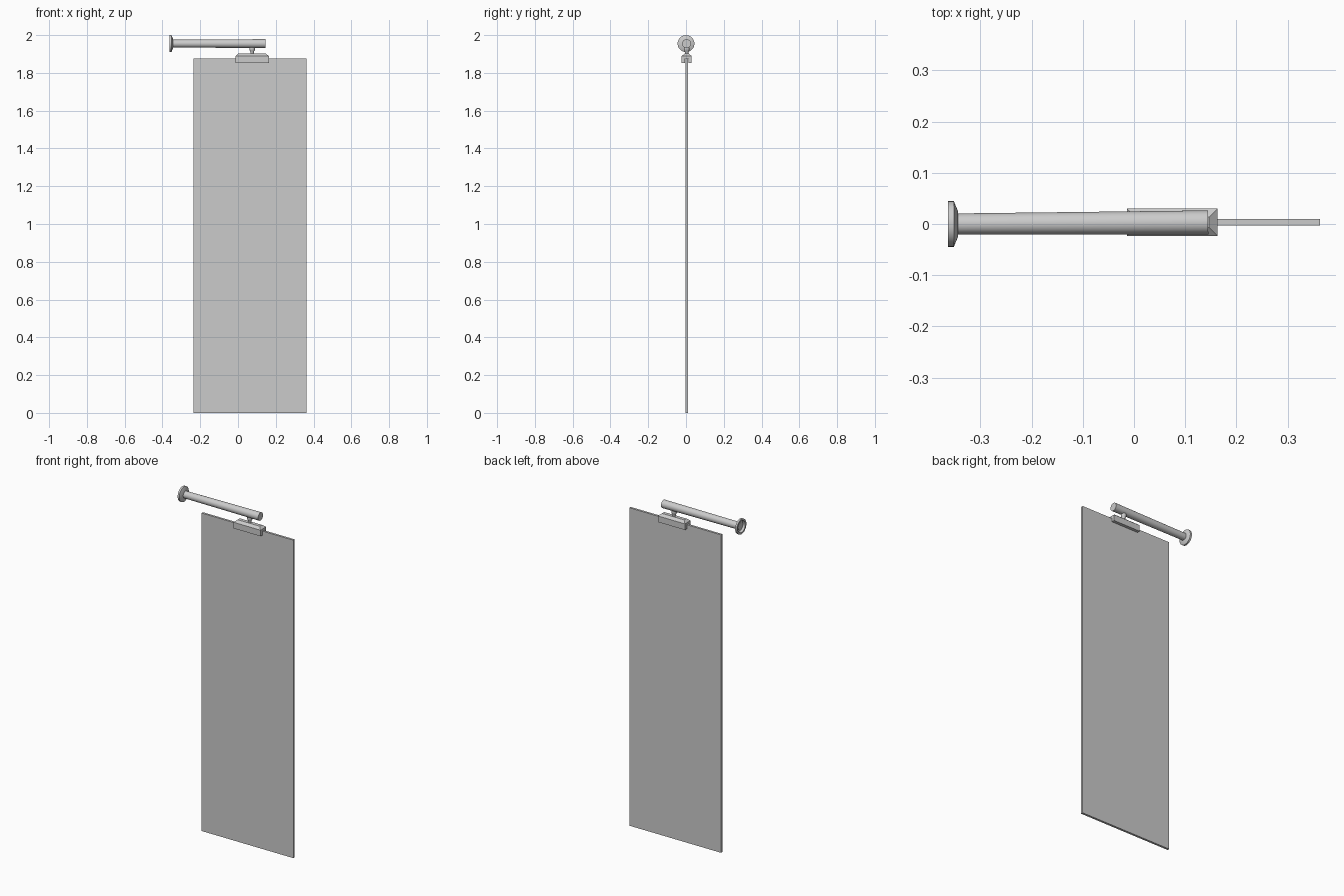
import bpy, bmesh, math
from mathutils import Vector

if "Cube" in bpy.data.objects:
    bpy.data.objects.remove(bpy.data.objects["Cube"])

ROD_Z, PANEL_Y, PIN_X = 1.955, 0.0035, 0.075


def finish(name, bm, smooth=False):
    bmesh.ops.recalc_face_normals(bm, faces=bm.faces)
    me = bpy.data.meshes.new(name)
    bm.to_mesh(me)
    bm.free()
    ob = bpy.data.objects.new(name, me)
    bpy.context.collection.objects.link(ob)
    if smooth:
        bpy.ops.object.select_all(action='DESELECT')
        ob.select_set(True)
        bpy.context.view_layer.objects.active = ob
        bpy.ops.object.shade_smooth_by_angle(angle=math.radians(35))
    return ob


def lathe(name, origin, axis, profile, sides=32):
    """Revolve (radius, distance along axis) points; radius 0 closes the end."""
    bm = bmesh.new()
    axis = Vector(axis).normalized()
    side = axis.orthogonal().normalized()
    origin = Vector(origin)
    verts = [bm.verts.new(origin + side * r + axis * d) for r, d in profile]
    edges = [bm.edges.new(pair) for pair in zip(verts, verts[1:])]
    bmesh.ops.spin(bm, geom=verts + edges, cent=origin, axis=axis,
                   angle=math.tau, steps=sides)
    bmesh.ops.remove_doubles(bm, verts=bm.verts, dist=1e-5)
    return finish(name, bm, True)


# Tall thin panel
bm = bmesh.new()
bmesh.ops.create_cube(bm, size=1)
bmesh.ops.scale(bm, vec=(0.598, 0.013, 1.876), verts=bm.verts)
bmesh.ops.translate(bm, vec=(0.064, PANEL_Y, 0.938), verts=bm.verts)
finish("panel", bm)

# Clamp: U channel over the panel edge, with a hipped top
bm = bmesh.new()
x0, x1, z0, z1 = -0.014, 0.163, 1.853, 1.889
outer, inner, slot_top = 0.0265, 0.0085, 1.876
half = [(inner, slot_top), (inner, z0), (outer, z0), (outer, z1)]
profile = [(-y, z) for y, z in half] + [(y, z) for y, z in reversed(half)]
face = bm.faces.new([bm.verts.new((x0, PANEL_Y + y, z)) for y, z in profile])
ext = bmesh.ops.extrude_face_region(bm, geom=[face], use_keep_orig=True)
bmesh.ops.translate(bm, vec=(x1 - x0, 0, 0),
                    verts=[g for g in ext["geom"] if isinstance(g, bmesh.types.BMVert)])
bmesh.ops.recalc_face_normals(bm, faces=bm.faces)
top = max(bm.faces, key=lambda f: f.calc_center_median().z)
bmesh.ops.inset_region(bm, faces=[top], thickness=0.016, use_even_offset=True)
bmesh.ops.translate(bm, vec=(0, 0, 0.013), verts=top.verts)
finish("clamp", bm)

# Pivot pin with a rounded collar under the rod
lathe("pivot_pin", (PIN_X, PANEL_Y, 1.898), (0, 0, 1),
      [(0, 0), (0.009, 0), (0.009, 0.014), (0.014, 0.022),
       (0.015, 0.030), (0.012, 0.044), (0, 0.044)], 24)

# Support rod, very slightly flared to its free end
lathe("support_rod", (-0.355, 0, ROD_Z), (0.5, 0.003, 0),
      [(0, 0), (0.0205, 0), (0.0235, 0.5), (0, 0.5)])

# Wall flange: hollow cup
lathe("wall_flange", (-0.363, 0, ROD_Z), (1, 0, 0),
      [(0, 0.012), (0.029, 0.012), (0.034, 0), (0.0445, 0), (0.0445, 0.011),
       (0.024, 0.0195), (0, 0.0195)], 40)
